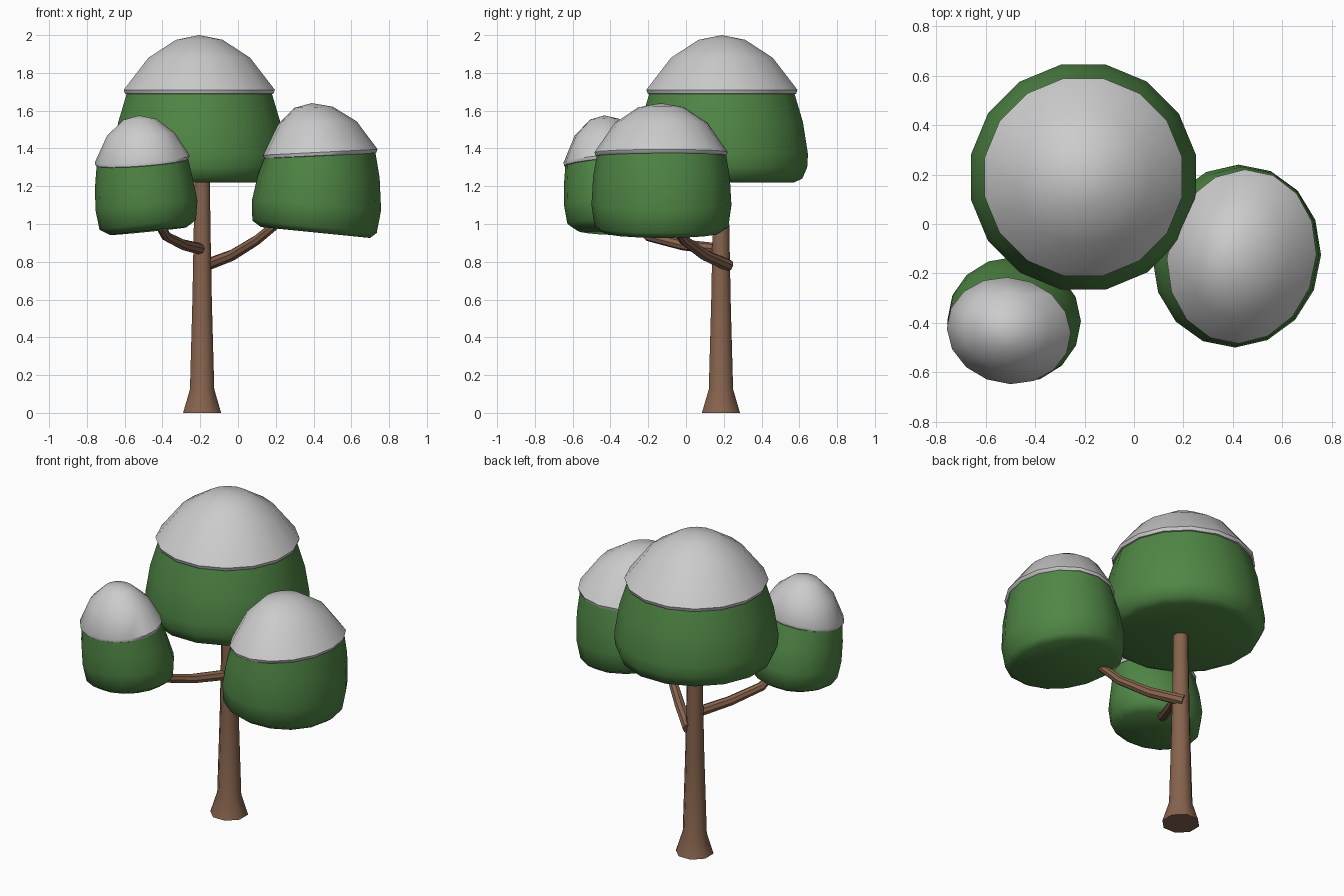
import bpy, bmesh
from math import cos, sin, pi, radians
from mathutils import Vector


def material(name, rgb):
    m = bpy.data.materials.new(name)
    m.diffuse_color = (*rgb, 1)
    return m


GREEN = material("leaf_green", (0.08, 0.24, 0.06))
BROWN = material("bark_brown", (0.24, 0.125, 0.075))


def skin(name, loops, mat=None, apex=None, angle=40):
    """Bridge a stack of vertex loops; close the ends flat or to an apex point."""
    bm = bmesh.new()
    rows = [[bm.verts.new(p) for p in loop] for loop in loops]
    n = len(rows[0])
    for a, b in zip(rows, rows[1:]):
        for i in range(n):
            j = (i + 1) % n
            bm.faces.new((a[i], a[j], b[j], b[i]))
    bm.faces.new(rows[0][::-1])
    if apex:
        tip = bm.verts.new(apex)
        for i in range(n):
            bm.faces.new((rows[-1][i], rows[-1][(i + 1) % n], tip))
    else:
        bm.faces.new(rows[-1])
    bmesh.ops.recalc_face_normals(bm, faces=bm.faces)
    me = bpy.data.meshes.new(name)
    bm.to_mesh(me)
    bm.free()
    ob = bpy.data.objects.new(name, me)
    bpy.context.collection.objects.link(ob)
    if mat:
        me.materials.append(mat)
    bpy.ops.object.select_all(action='DESELECT')
    ob.select_set(True)
    bpy.context.view_layer.objects.active = ob
    bpy.ops.object.shade_smooth_by_angle(angle=radians(angle))
    return ob


def ring(cx, cy, cz, rx, ry, sx=0, sy=0, rot=0, n=16):
    """Elliptical loop, tilted by the slopes sx and sy."""
    pts = []
    for i in range(n):
        t = 2 * pi * (i + 0.5) / n
        u, v = rx * 1.01 * cos(t), ry * 1.01 * sin(t)
        x, y = u * cos(rot) - v * sin(rot), u * sin(rot) + v * cos(rot)
        pts.append((cx + x, cy + y, cz + sx * x + sy * y))
    return pts


def tube(name, path, r0, r1, n=8):
    """Tapered branch along a path."""
    path = [Vector(p) for p in path]
    loops = []
    for k, p in enumerate(path):
        d = (path[min(k + 1, len(path) - 1)] - path[max(k - 1, 0)]).normalized()
        a = d.cross(Vector((0, 0, 1))).normalized()
        b = a.cross(d)
        r = r0 + (r1 - r0) * k / (len(path) - 1)
        loops.append([p + r * (a * cos(2 * pi * i / n) + b * sin(2 * pi * i / n)) for i in range(n)])
    skin(name, loops, BROWN)


# Trunk with flared foot
skin("trunk", [ring(-0.19, 0.185, z, r, r, n=8) for z, r in
               [(0, 0.108), (0.125, 0.069), (0.6, 0.055), (1.0, 0.047), (1.26, 0.044)]], BROWN, angle=50)

# Branches
tube("right_branch", [(-0.175, 0.225, 0.78), (-0.03, 0.10, 0.835), (0.10, -0.01, 0.915), (0.24, -0.09, 1.03)],
     0.033, 0.024)
tube("left_branch", [(-0.20, 0.16, 0.868), (-0.29, -0.02, 0.89), (-0.38, -0.20, 0.935), (-0.43, -0.28, 1.02)],
     0.031, 0.024)

# Main crown and its snow cap
skin("main_crown", [ring(-0.205, 0.19, z, r, r) for z, r in
                    [(1.22, 0.385), (1.24, 0.43), (1.30, 0.456), (1.37, 0.46), (1.54, 0.433), (1.70, 0.385)]],
     GREEN, angle=60)
skin("main_snow", [ring(-0.205, 0.19, z, r, r) for z, r in
                   [(1.687, 0.385), (1.69, 0.397), (1.71, 0.404), (1.88, 0.272), (1.975, 0.125)]],
     apex=(-0.205, 0.19, 2.0))


# Side crowns: rings of (cx, cy, z, rx, ry, slope x, slope y)
def side(name, rot, crown, snow, apex):
    skin(name + "_crown", [ring(*r, rot=rot) for r in crown], GREEN, angle=60)
    skin(name + "_snow", [ring(*r, rot=rot) for r in snow], apex=apex)


side("right", -0.2,
     [(0.41, -0.13, 0.955, 0.285, 0.31, -0.1, 0), (0.405, -0.13, 0.985, 0.325, 0.352, -0.1, 0),
      (0.416, -0.13, 1.10, 0.337, 0.368, -0.08, 0), (0.427, -0.13, 1.25, 0.318, 0.36, -0.02, 0),
      (0.435, -0.13, 1.38, 0.285, 0.338, 0.05, 0)],
     [(0.435, -0.132, 1.360, 0.287, 0.340, 0.05, 0), (0.435, -0.132, 1.363, 0.292, 0.346, 0.05, 0),
      (0.436, -0.132, 1.380, 0.298, 0.351, 0.05, 0), (0.42, -0.132, 1.535, 0.205, 0.245, 0.04, 0),
      (0.40, -0.132, 1.618, 0.10, 0.12, 0.03, 0)],
     (0.39, -0.132, 1.64))

side("left", -0.2,
     [(-0.475, -0.385, 0.962, 0.20, 0.19, 0.1, -0.02), (-0.478, -0.385, 0.995, 0.253, 0.24, 0.1, -0.02),
      (-0.485, -0.39, 1.10, 0.268, 0.253, 0.09, 0), (-0.498, -0.41, 1.22, 0.257, 0.233, 0.08, 0.05),
      (-0.507, -0.43, 1.335, 0.24, 0.205, 0.08, 0.1)],
     [(-0.507, -0.432, 1.325, 0.240, 0.205, 0.08, 0.1), (-0.507, -0.432, 1.328, 0.246, 0.209, 0.08, 0.1),
      (-0.507, -0.432, 1.345, 0.250, 0.213, 0.08, 0.1), (-0.515, -0.432, 1.475, 0.178, 0.155, 0.05, 0.05),
      (-0.52, -0.432, 1.555, 0.085, 0.075, 0.03, 0.03)],
     (-0.522, -0.432, 1.575))
